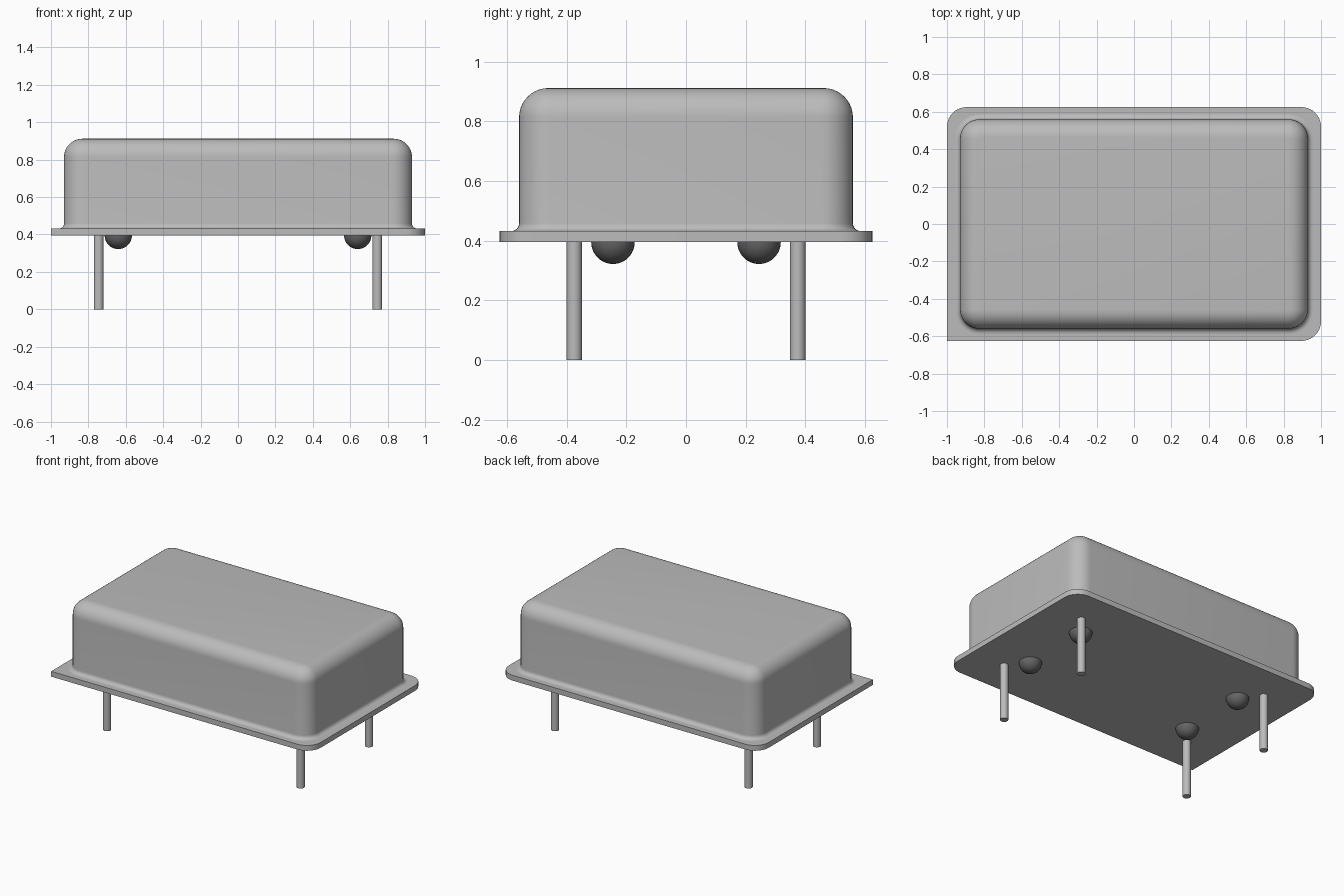
import bpy, bmesh, math

cube = bpy.data.objects.get("Cube")
if cube:
    bpy.data.objects.remove(cube, do_unlink=True)


def material(name, level):
    m = bpy.data.materials.new(name)
    m.use_nodes = True
    color = (level, level, level, 1)
    m.diffuse_color = color
    m.node_tree.nodes["Principled BSDF"].inputs["Base Color"].default_value = color
    return m


metal = material("light grey metal", 0.5)
bead = material("dark grey glass", 0.13)


def finish(name, bm, mat):
    bmesh.ops.recalc_face_normals(bm, faces=bm.faces)
    mesh = bpy.data.meshes.new(name)
    bm.to_mesh(mesh)
    bm.free()
    mesh.materials.append(mat)
    obj = bpy.data.objects.new(name, mesh)
    bpy.context.collection.objects.link(obj)
    bpy.ops.object.select_all(action="DESELECT")
    obj.select_set(True)
    bpy.context.view_layer.objects.active = obj
    bpy.ops.object.shade_smooth_by_angle(angle=math.radians(35))
    return obj


def rounded_outline(hx, hy, r, steps=10, square_front_right=False):
    """Rounded rectangle; the -x, -y corner can be left square."""
    pts = []
    for i, (sx, sy) in enumerate([(1, 1), (-1, 1), (-1, -1), (1, -1)]):
        if square_front_right and i == 2:
            pts.append((-hx, -hy))
            continue
        for k in range(steps + 1):
            a = math.radians(90 * (i + k / steps))
            pts.append((sx * (hx - r) + r * math.cos(a), sy * (hy - r) + r * math.sin(a)))
    return pts


def loft(name, rings, mat):
    """Skin a stack of (outline, z) rings and cap both ends."""
    bm = bmesh.new()
    loops = [[bm.verts.new((x, y, z)) for x, y in pts] for pts, z in rings]
    n = len(loops[0])
    for a, b in zip(loops, loops[1:]):
        for i in range(n):
            j = (i + 1) % n
            bm.faces.new((a[i], a[j], b[j], b[i]))
    bm.faces.new(loops[0])
    bm.faces.new(loops[-1])
    return finish(name, bm, mat)


BASE_Z, FLANGE_Z, TOP_Z = 0.395, 0.432, 0.912

# Base plate, with one square corner marking the first pin
plate = rounded_outline(1.0, 0.625, 0.105, square_front_right=True)
loft("base_plate", [(plate, BASE_Z), (plate, FLANGE_Z)], metal)

# Cover: flared foot, straight walls, rounded top edge
FOOT, EDGE = 0.027, 0.098
profile = []
for k in range(7):
    a = math.radians(15 * k)
    profile.append((FOOT * (1 - math.sin(a)), FLANGE_Z + FOOT * (1 - math.cos(a))))
for k in range(11):
    a = math.radians(9 * k)
    profile.append((-EDGE * (1 - math.cos(a)), TOP_Z - EDGE * (1 - math.sin(a))))
loft("cover", [(rounded_outline(0.93 + d, 0.56 + d, 0.105 + d), z) for d, z in profile], metal)

# Four pins and four half-round standoff beads
for side, sx in (("left", 1), ("right", -1)):
    for end, sy in (("front", -1), ("back", 1)):
        bm = bmesh.new()
        bmesh.ops.create_cone(bm, cap_ends=True, segments=32, radius1=0.026,
                              radius2=0.026, depth=BASE_Z)
        pin = finish(f"{end}_{side}_pin", bm, metal)
        pin.location = (sx * 0.745, sy * 0.375, BASE_Z / 2)

        bm = bmesh.new()
        bmesh.ops.create_uvsphere(bm, u_segments=32, v_segments=24, radius=0.073)
        bmesh.ops.bisect_plane(bm, geom=bm.verts[:] + bm.edges[:] + bm.faces[:],
                               plane_co=(0, 0, 0), plane_no=(0, 0, 1), clear_outer=True)
        ball = finish(f"{end}_{side}_bead", bm, bead)
        ball.location = (sx * 0.64, sy * 0.245, BASE_Z)
